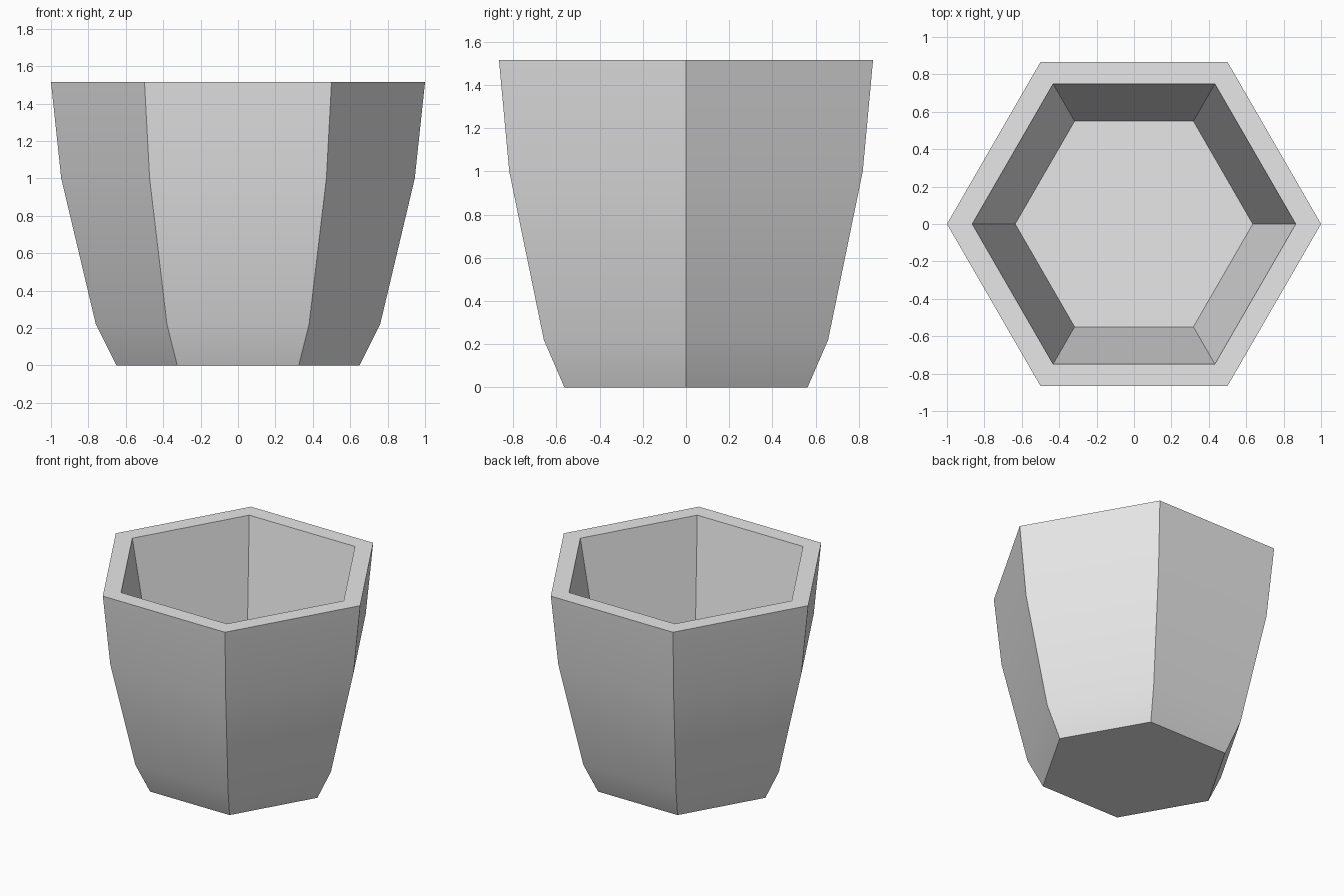
import bpy
import bmesh
import math

default = bpy.data.objects.get("Cube")
if default:
    bpy.data.objects.remove(default, do_unlink=True)

SIDES = 6
# Radius and height: outer wall from foot to rim, then inner wall down to the floor
PROFILE = [(0.65, 0.0), (0.76, 0.22), (0.945, 1.0), (1.0, 1.515),
           (0.865, 1.515), (0.635, 0.25)]

# Single grey material
grey = bpy.data.materials.new("plain grey")
grey.use_nodes = True
grey.diffuse_color = (0.8, 0.8, 0.8, 1)
grey.node_tree.nodes["Principled BSDF"].inputs["Base Color"].default_value = (0.8, 0.8, 0.8, 1)


def add_ring(bm, radius, height):
    angles = [math.tau * i / SIDES for i in range(SIDES)]
    return [bm.verts.new((radius * math.cos(a), radius * math.sin(a), height)) for a in angles]


# Hollow hexagonal pot
bm = bmesh.new()
rings = [add_ring(bm, r, z) for r, z in PROFILE]
for low, high in zip(rings, rings[1:]):
    for i in range(SIDES):
        j = (i + 1) % SIDES
        bm.faces.new((low[i], low[j], high[j], high[i]))
bm.faces.new(rings[0][::-1])  # underside
bm.faces.new(rings[-1])       # inner floor
bmesh.ops.recalc_face_normals(bm, faces=bm.faces)

mesh = bpy.data.meshes.new("hexagonal_pot")
bm.to_mesh(mesh)
bm.free()
mesh.materials.append(grey)
pot = bpy.data.objects.new("hexagonal_pot", mesh)
bpy.context.collection.objects.link(pot)

# Smooth vertical curve with crisp corners and rim
bpy.ops.object.select_all(action="DESELECT")
pot.select_set(True)
bpy.context.view_layer.objects.active = pot
bpy.ops.object.shade_smooth_by_angle(angle=math.radians(30))
